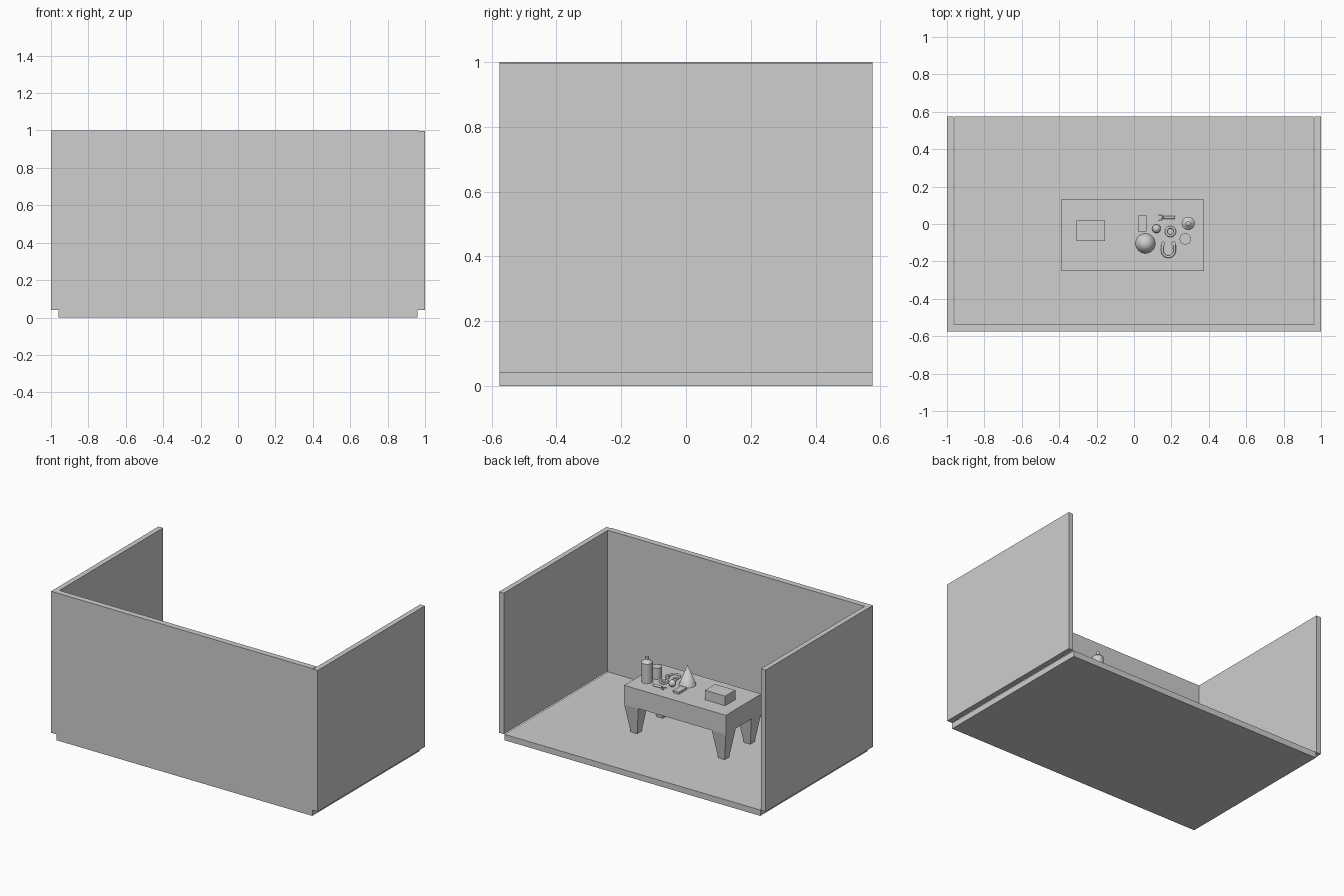
import bpy, bmesh, math
from mathutils import Matrix

if "Cube" in bpy.data.objects:
    bpy.data.objects.remove(bpy.data.objects["Cube"])

grey = bpy.data.materials.new("plain_grey")
grey.diffuse_color = (0.62, 0.62, 0.62, 1)
grey.use_nodes = True
grey.node_tree.nodes["Principled BSDF"].inputs["Base Color"].default_value = grey.diffuse_color
TOP = 0.36   # height of the table top
FLOOR = 0.04


def finish(name, bm, smooth=False):
    bmesh.ops.recalc_face_normals(bm, faces=bm.faces[:])
    me = bpy.data.meshes.new(name)
    bm.to_mesh(me)
    bm.free()
    ob = bpy.data.objects.new(name, me)
    bpy.context.collection.objects.link(ob)
    me.materials.append(grey)
    if smooth:
        bpy.ops.object.select_all(action='DESELECT')
        ob.select_set(True)
        bpy.context.view_layer.objects.active = ob
        bpy.ops.object.shade_smooth_by_angle(angle=math.radians(40))
    return ob


def box(name, x0, x1, y0, y1, z0, z1):
    bm = bmesh.new()
    m = Matrix.Translation(((x0 + x1) / 2, (y0 + y1) / 2, (z0 + z1) / 2)) \
        @ Matrix.Diagonal((x1 - x0, y1 - y0, z1 - z0, 1))
    bmesh.ops.create_cube(bm, size=1, matrix=m)
    return finish(name, bm)


def lathe(name, x, y, profile, seg=32):
    """Spin (radius, z) points around a vertical axis at x, y."""
    bm = bmesh.new()
    vs = [bm.verts.new((r, 0, z)) for r, z in profile]
    es = [bm.edges.new(p) for p in zip(vs, vs[1:])]
    bmesh.ops.spin(bm, geom=vs + es, cent=(0, 0, 0), axis=(0, 0, 1),
                   angle=2 * math.pi, steps=seg)
    bmesh.ops.remove_doubles(bm, verts=bm.verts[:], dist=1e-5)
    bmesh.ops.translate(bm, verts=bm.verts[:], vec=(x, y, 0))
    return finish(name, bm, True)


def tube(name, pts, radius, closed=False):
    """Round bar following a path."""
    cu = bpy.data.curves.new(name, 'CURVE')
    cu.dimensions = '3D'
    cu.bevel_depth, cu.bevel_resolution, cu.use_fill_caps = radius, 3, True
    sp = cu.splines.new('POLY')
    sp.points.add(len(pts) - 1)
    for p, co in zip(sp.points, pts):
        p.co = (*co, 1)
    sp.use_cyclic_u = closed
    ob = bpy.data.objects.new(name, cu)
    bpy.context.collection.objects.link(ob)
    cu.materials.append(grey)
    return ob


def arc(x, y, z, r, a0, a1, n):
    return [(x + r * math.cos(math.radians(a0 + (a1 - a0) * i / n)),
             y + r * math.sin(math.radians(a0 + (a1 - a0) * i / n)), z) for i in range(n + 1)]


# Room: floor slab and three walls standing just above its underside
box("floor", -0.96, 0.96, -0.575, 0.575, 0, FLOOR)
box("front_wall", -0.965, 0.965, -0.575, -0.535, FLOOR, 1.0)
box("left_wall", -1.0, -0.965, -0.575, 0.575, FLOOR, 1.0)
box("right_wall", 0.965, 1.0, -0.575, 0.575, FLOOR, 0.997)

# Table: thick top and four tapered legs
box("table_top", -0.39, 0.373, -0.25, 0.13, 0.23, TOP)
for i, (x, y) in enumerate([(-0.337, 0.077), (0.32, 0.077), (-0.337, -0.197), (0.32, -0.197)]):
    bm = bmesh.new()
    bmesh.ops.create_cone(bm, cap_ends=True, segments=4, radius1=0.024 * 2 ** 0.5,
                          radius2=0.053 * 2 ** 0.5, depth=0.23 - FLOOR,
                          matrix=Matrix.Translation((x, y, (0.23 + FLOOR) / 2))
                          @ Matrix.Rotation(math.pi / 4, 4, 'Z'))
    finish(f"table_leg_{i + 1}", bm)

# Items on the table
box("storage_box", -0.307, -0.155, -0.09, 0.018, TOP, 0.425)
box("thin_slab", 0.022, 0.067, -0.04, 0.046, TOP, 0.374)
lathe("cone", 0.061, -0.104, [(0, TOP), (0.053, TOP), (0, 0.495)])
lathe("bottle", 0.29, 0.003, [(0, TOP), (0.035, TOP), (0.035, 0.492), (0.012, 0.512),
                              (0.012, 0.528), (0, 0.53)])
lathe("can", 0.274, -0.08, [(0, TOP), (0.03, TOP), (0.03, 0.435), (0, 0.435)])

bm = bmesh.new()
bmesh.ops.create_uvsphere(bm, u_segments=24, v_segments=14, radius=0.023,
                          matrix=Matrix.Translation((0.12, -0.025, TOP + 0.022)))
finish("ball", bm, True)

tube("ring", arc(0.195, -0.04, TOP + 0.007, 0.023, 0, 345, 23), 0.007, True)

# Headband: U-shaped bar with a round pad on each end
tube("headband", [(0.152, -0.105, TOP + 0.008)] + arc(0.184, -0.142, TOP + 0.008, 0.033, 180, 360, 16)
     + [(0.216, -0.105, TOP + 0.008)], 0.007)
for side, x in (("left", 0.155), ("right", 0.213)):
    lathe(f"{side}_pad", x, -0.105, [(0, TOP), (0.012, TOP), (0.012, TOP + 0.02), (0, TOP + 0.02)], 16)

# Small handled tool: bar and open hook
tube("tool_handle", [(0.157, 0.035, TOP + 0.008), (0.22, 0.035, TOP + 0.008)], 0.008)
tube("tool_hook", arc(0.14, 0.035, TOP + 0.004, 0.014, -120, 120, 10), 0.003)
